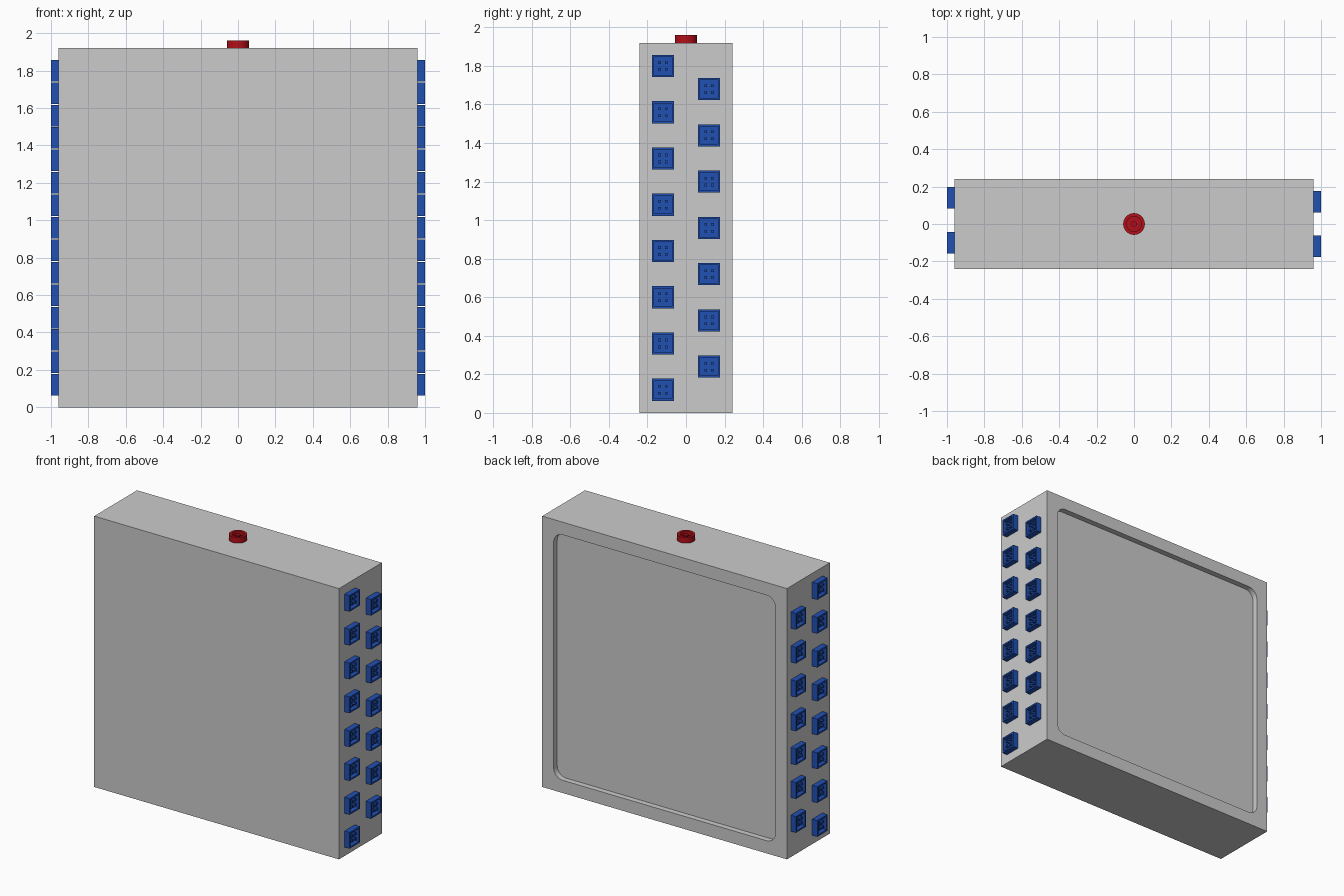
import bpy, bmesh, math
from mathutils import Matrix, Vector

if "Cube" in bpy.data.objects:
    bpy.data.objects.remove(bpy.data.objects["Cube"])


def material(name, color):
    m = bpy.data.materials.new(name)
    m.diffuse_color = color
    m.use_nodes = True
    m.node_tree.nodes["Principled BSDF"].inputs["Base Color"].default_value = m.diffuse_color
    return m


def add_object(name, mesh):
    ob = bpy.data.objects.new(name, mesh)
    bpy.context.collection.objects.link(ob)
    return ob


def box(bm, size, centre):
    mat = Matrix.Translation(centre) @ Matrix.Diagonal((*size, 1))
    return bmesh.ops.create_cube(bm, size=1, matrix=mat)["verts"]


def mesh_from(bm, name, mat=None):
    mesh = bpy.data.meshes.new(name)
    bm.to_mesh(mesh)
    bm.free()
    if mat:
        mesh.materials.append(mat)
    return mesh


blue = material("blue_plastic", (0.015, 0.08, 0.45, 1))
red = material("red_plastic", (0.45, 0.005, 0.01, 1))

# Main case
bm = bmesh.new()
box(bm, (1.92, 0.48, 1.92), (0, 0, 0.96))
case = add_object("case", mesh_from(bm, "case"))

# Shallow rounded recess in the back
bm = bmesh.new()
box(bm, (1.74, 0.08, 1.74), (0, 0.24, 0.96))
corners = [e for e in bm.edges if abs((e.verts[0].co - e.verts[1].co).y) > 0.01]
bmesh.ops.bevel(bm, geom=corners, offset=0.07, segments=8, profile=0.5, affect='EDGES')
cutter = add_object("recess_cutter", mesh_from(bm, "recess_cutter"))
cutter.hide_render = True
cut = case.modifiers.new("back_recess", 'BOOLEAN')
cut.operation, cut.object, cut.solver = 'DIFFERENCE', cutter, 'EXACT'
bpy.context.view_layer.objects.active = case
bpy.ops.object.modifier_apply(modifier=cut.name)
bpy.data.objects.remove(cutter)

# Square socket: open cup with four pins, opening along local +z
bm = bmesh.new()
box(bm, (0.115, 0.115, 0.04), (0, 0, 0.02))
bm.normal_update()
top = max(bm.faces, key=lambda f: f.calc_center_median().z)
bmesh.ops.inset_region(bm, faces=[top], thickness=0.016)
floor = bmesh.ops.extrude_discrete_faces(bm, faces=[top])["faces"][0]
bmesh.ops.translate(bm, verts=floor.verts, vec=Vector((0, 0, -0.03)))
for px in (-0.018, 0.018):
    for py in (-0.018, 0.018):
        box(bm, (0.014, 0.014, 0.025), (px, py, 0.0225))
socket_mesh = mesh_from(bm, "socket", blue)

# Two staggered socket columns on each side
for side, label, shift in ((1, "right", 0), (-1, "left", 0.02)):
    for y, z0, count in ((-0.12, 0.12, 8), (0.12, 0.24, 7)):
        for i in range(count):
            ob = add_object(f"{label}_socket", socket_mesh)
            ob.location = (side * 0.96, y + shift, z0 + 0.24 * i)
            ob.rotation_euler = (0, side * math.pi / 2, 0)

# Round jack on top: lathed cup with a centre pin
profile = [(0, 0), (0.058, 0), (0.058, 0.04), (0.04, 0.04), (0.04, 0.012),
           (0.015, 0.012), (0.015, 0.035), (0, 0.035)]
bm = bmesh.new()
vs = [bm.verts.new((r, 0, z)) for r, z in profile]
es = [bm.edges.new(p) for p in zip(vs, vs[1:])]
bmesh.ops.spin(bm, geom=vs + es, cent=(0, 0, 0), axis=(0, 0, 1),
               angle=math.tau, steps=32)
bmesh.ops.remove_doubles(bm, verts=bm.verts, dist=1e-5)
bmesh.ops.recalc_face_normals(bm, faces=bm.faces)
jack = add_object("top_jack", mesh_from(bm, "top_jack", red))
jack.location.z = 1.92
bpy.context.view_layer.objects.active = jack
jack.select_set(True)
bpy.ops.object.shade_smooth_by_angle(angle=math.radians(30))
